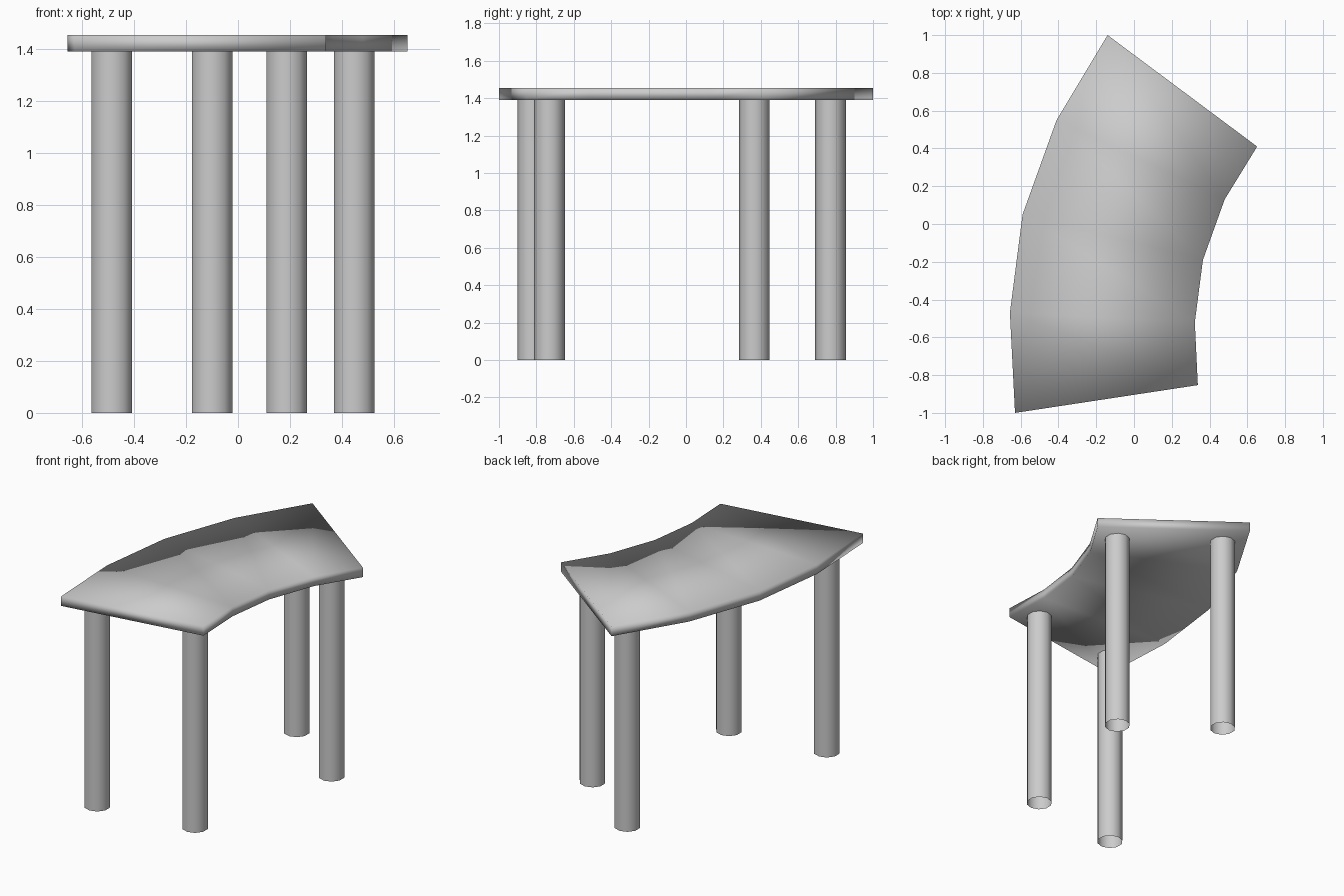
import bpy
import bmesh
import math

cube = bpy.data.objects.get("Cube")
if cube:
    bpy.data.objects.remove(cube, do_unlink=True)

grey = bpy.data.materials.new("plain grey")
grey.use_nodes = True
grey.diffuse_color = (0.6, 0.6, 0.6, 1)
grey.node_tree.nodes["Principled BSDF"].inputs["Base Color"].default_value = (0.6, 0.6, 0.6, 1)

TOP, UNDERSIDE = 1.455, 1.39


def add_object(name, bm):
    mesh = bpy.data.meshes.new(name)
    for face in bm.faces:
        face.smooth = True
    bm.to_mesh(mesh)
    bm.free()
    mesh.materials.append(grey)
    obj = bpy.data.objects.new(name, mesh)
    bpy.context.collection.objects.link(obj)
    return obj


# Curved slab: a strip of quads between an outer and an inner arc
outer = [(-0.63, -1), (-0.657, -0.47), (-0.59, 0.05), (-0.41, 0.55), (-0.14, 1)]
inner = [(0.338, -0.853), (0.322, -0.52), (0.365, -0.19), (0.48, 0.13), (0.652, 0.41)]
bm = bmesh.new()
rings = []
for (ax, ay), (bx, by) in zip(outer, inner):
    ring = [(ax, ay, UNDERSIDE), (bx, by, UNDERSIDE), (bx, by, TOP), (ax, ay, TOP)]
    rings.append([bm.verts.new(p) for p in ring])
for a, b in zip(rings, rings[1:]):
    for i in range(4):
        j = (i + 1) % 4
        bm.faces.new((a[i], a[j], b[j], b[i]))
bm.faces.new(rings[0])
bm.faces.new(rings[-1])
bmesh.ops.recalc_face_normals(bm, faces=bm.faces)
add_object("table_top", bm)

# Round legs: open tubes under the four corners
legs = {
    "front_right_leg": (-0.485, -0.82),
    "front_left_leg": (0.188, -0.73),
    "back_left_leg": (0.448, 0.365),
    "back_right_leg": (-0.1, 0.773),
}
for name, (x, y) in legs.items():
    bm = bmesh.new()
    bmesh.ops.create_cone(bm, cap_ends=False, segments=10, radius1=0.082,
                          radius2=0.082, depth=UNDERSIDE)
    leg = add_object(name, bm)
    leg.location = (x, y, UNDERSIDE / 2)
